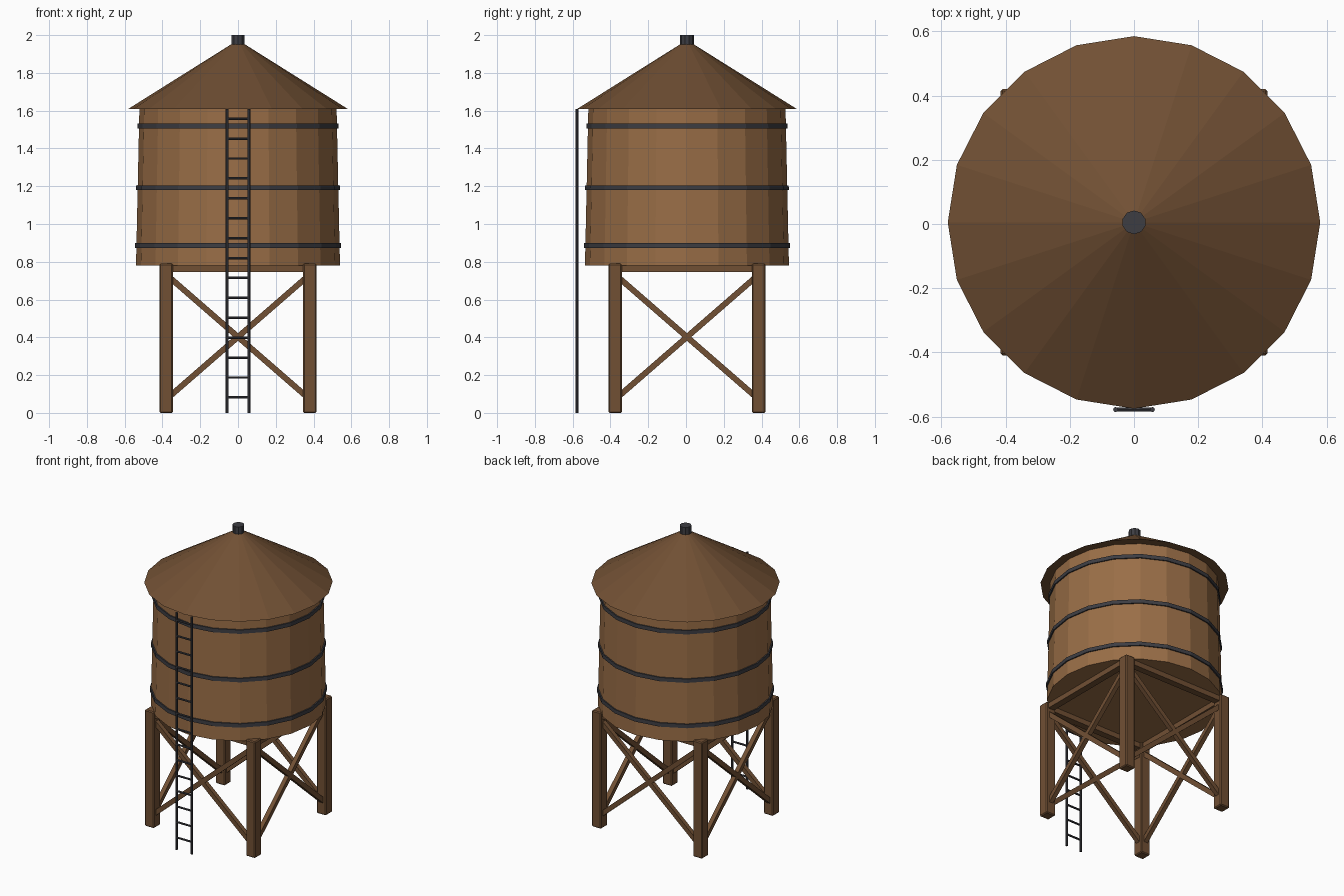
import bpy, bmesh, math
from mathutils import Vector, Matrix

cube = bpy.data.objects.get("Cube")
if cube:
    bpy.data.objects.remove(cube, do_unlink=True)

CY = 0.005          # tower axis in y
LEG = 0.38          # leg centre offset
TANK_Z, EAVE_Z = 0.78, 1.61


def material(name, rgb):
    m = bpy.data.materials.new(name)
    m.use_nodes = True
    m.diffuse_color = (*rgb, 1)
    m.node_tree.nodes["Principled BSDF"].inputs["Base Color"].default_value = (*rgb, 1)
    return m


stave_wood = material("stave wood", (0.32, 0.155, 0.062))
dark_wood = material("dark wood", (0.165, 0.08, 0.034))
iron = material("dark iron", (0.047, 0.047, 0.055))


def finish(name, bm, mat, bevel=0):
    mesh = bpy.data.meshes.new(name)
    bm.to_mesh(mesh)
    bm.free()
    mesh.materials.append(mat)
    obj = bpy.data.objects.new(name, mesh)
    bpy.context.collection.objects.link(obj)
    if bevel:
        mod = obj.modifiers.new("worn edges", "BEVEL")
        mod.width, mod.segments = bevel, 1
    return obj


def drum(name, r_low, r_high, z_low, z_high, sides, mat):
    bm = bmesh.new()
    bmesh.ops.create_cone(bm, cap_ends=True, segments=sides, radius1=r_low,
                          radius2=r_high, depth=z_high - z_low,
                          matrix=Matrix.Translation((0, CY, (z_low + z_high) / 2)))
    return finish(name, bm, mat)


def box(bm, centre, size, turn=Matrix.Identity(4)):
    scale = Matrix.Diagonal((*size, 1))
    bmesh.ops.create_cube(bm, size=1, matrix=Matrix.Translation(centre) @ turn @ scale)


def rod(bm, a, b, radius):
    a, b = Vector(a), Vector(b)
    turn = (b - a).to_track_quat("Z", "Y").to_matrix().to_4x4()
    bmesh.ops.create_cone(bm, cap_ends=True, segments=8, radius1=radius, radius2=radius,
                          depth=(b - a).length,
                          matrix=Matrix.Translation((a + b) / 2) @ turn)


def tank_radius(z):
    return 0.54 - 0.018 * (z - TANK_Z) / (EAVE_Z - TANK_Z)


# Tank, roof and vent cap
drum("tank", tank_radius(TANK_Z), tank_radius(EAVE_Z), TANK_Z, EAVE_Z, 20, stave_wood)
drum("roof", 0.58, 0.03, EAVE_Z, 1.955, 20, dark_wood)
drum("vent_cap", 0.037, 0.037, 1.945, 2.0, 10, iron)

# Iron hoops
for label, z in (("lower", 0.887), ("middle", 1.192), ("upper", 1.518)):
    low, high = z - 0.013, z + 0.013
    drum(label + "_hoop", tank_radius(low) + 0.008, tank_radius(high) + 0.008,
         low, high, 20, iron)

# Four legs
for side, sx in (("left", 1), ("right", -1)):
    for end, sy in (("front", -1), ("back", 1)):
        bm = bmesh.new()
        box(bm, (sx * LEG, CY + sy * LEG, 0.395), (0.07, 0.07, 0.79))
        finish(f"{end}_{side}_leg", bm, dark_wood, 0.006)

# Top beam and crossed braces on each side of the frame
brace_angle = math.atan2(0.6, 0.69)
for i, side in enumerate(("front", "left", "back", "right")):
    spin = Matrix.Translation((0, CY, 0)) @ Matrix.Rotation(i * math.pi / 2, 4, "Z")
    beam = bmesh.new()
    box(beam, (0, -LEG, 0.766), (2 * LEG, 0.045, 0.042))
    beam.transform(spin)
    finish(side + "_beam", beam, dark_wood)
    braces = bmesh.new()
    for sign in (1, -1):
        box(braces, (0, -LEG, 0.402), (0.97, 0.03, 0.031),
            Matrix.Rotation(sign * brace_angle, 4, "Y"))
    braces.transform(spin)
    finish(side + "_braces", braces, dark_wood)

# Ladder
ladder_y = -0.578
bm = bmesh.new()
for sx in (1, -1):
    rod(bm, (sx * 0.057, ladder_y, 0), (sx * 0.057, ladder_y, EAVE_Z), 0.008)
finish("ladder_rails", bm, iron)
bm = bmesh.new()
for i in range(15):
    z = 0.082 + i * 0.1054
    rod(bm, (-0.057, ladder_y, z), (0.057, ladder_y, z), 0.0065)
finish("ladder_rungs", bm, iron)
